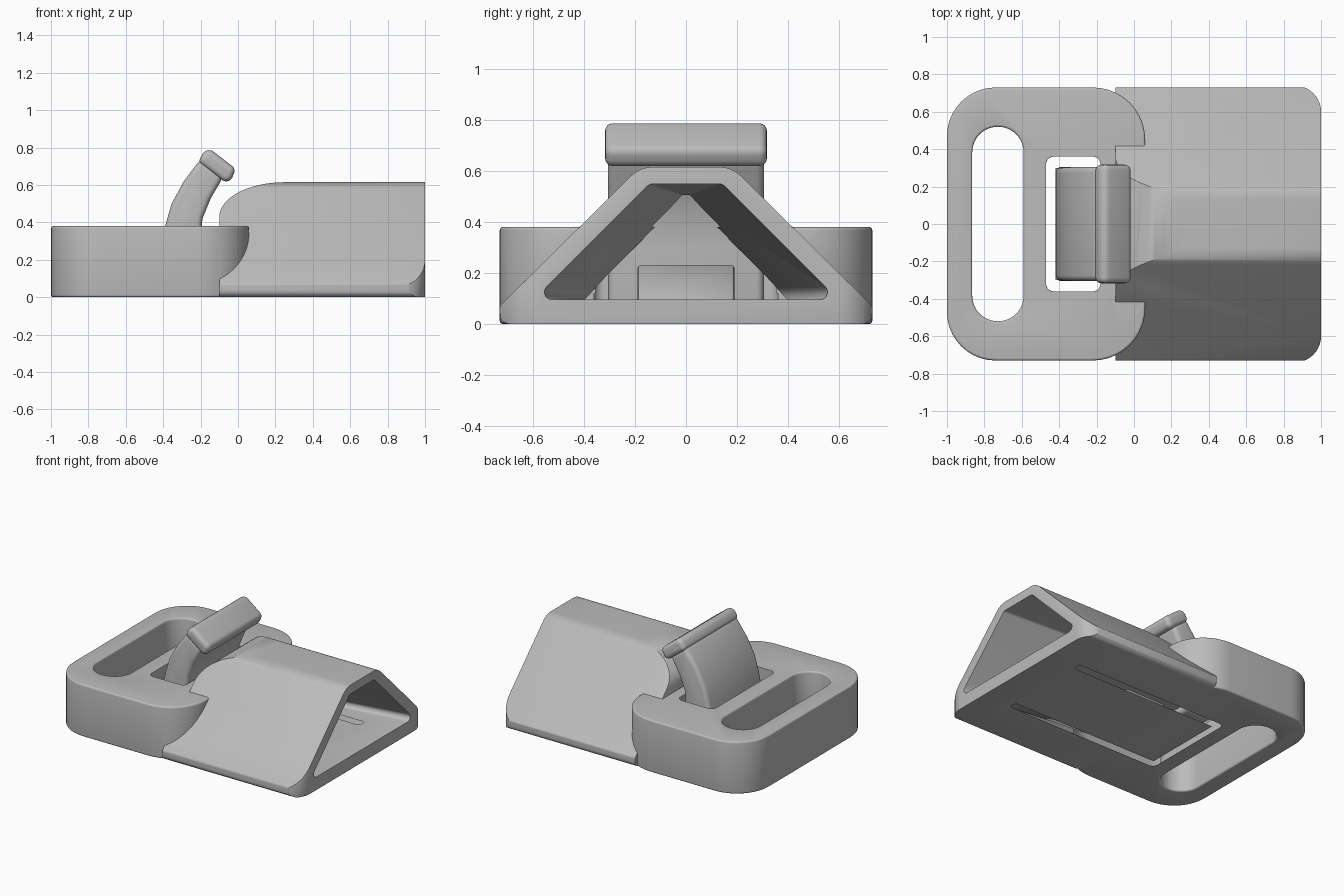
import bpy, bmesh, math
from mathutils import Vector

old = bpy.data.objects.get("Cube")
if old:
    bpy.data.objects.remove(old, do_unlink=True)

grey = bpy.data.materials.new("plain_grey")
grey.use_nodes = True
colour = (0.5, 0.5, 0.5, 1)
grey.diffuse_color = colour
grey.node_tree.nodes["Principled BSDF"].inputs["Base Color"].default_value = colour


def rounded(corners, steps=10):
    """Round each (u, v, radius) corner of a closed outline."""
    out = []
    for i, (u, v, r) in enumerate(corners):
        p = Vector((u, v))
        if r == 0:
            out.append(p)
            continue
        a = (Vector(corners[i - 1][:2]) - p).normalized()
        b = (Vector(corners[(i + 1) % len(corners)][:2]) - p).normalized()
        half = a.angle(b) / 2
        centre = p + (a + b).normalized() * r / math.sin(half)
        start = p + a * r / math.tan(half) - centre
        end = p + b * r / math.tan(half) - centre
        sweep = start.angle_signed(end)
        for k in range(steps + 1):
            t = -sweep * k / steps
            c, s = math.cos(t), math.sin(t)
            out.append(centre + Vector((start.x * c - start.y * s, start.x * s + start.y * c)))
    return out


def box_outline(u0, u1, v, r0, r1):
    return rounded([(u0, -v, r0), (u1, -v, r1), (u1, v, r1), (u0, v, r0)])


PLACE = {"x": lambda u, v, w: (w, u, v),
         "y": lambda u, v, w: (u, w, v),
         "z": lambda u, v, w: (u, v, w)}


def finish_mesh(name, bm):
    bmesh.ops.recalc_face_normals(bm, faces=bm.faces)
    mesh = bpy.data.meshes.new(name)
    bm.to_mesh(mesh)
    bm.free()
    mesh.materials.append(grey)
    ob = bpy.data.objects.new(name, mesh)
    bpy.context.collection.objects.link(ob)
    return ob


def prism(name, outline, axis, lo, hi):
    bm = bmesh.new()
    rings = [[bm.verts.new(PLACE[axis](p[0], p[1], w)) for p in outline] for w in (lo, hi)]
    n = len(outline)
    for ring in rings:
        bm.faces.new(ring)
    for i in range(n):
        j = (i + 1) % n
        bm.faces.new((rings[0][i], rings[0][j], rings[1][j], rings[1][i]))
    return finish_mesh(name, bm)


def apply(ob, mod):
    with bpy.context.temp_override(object=ob, active_object=ob, selected_objects=[ob]):
        bpy.ops.object.modifier_apply(modifier=mod.name)


def combine(ob, other, how):
    mod = ob.modifiers.new("combine", "BOOLEAN")
    mod.operation, mod.solver, mod.object = how, "EXACT", other
    apply(ob, mod)
    bpy.data.objects.remove(other, do_unlink=True)


def bevel(ob, width, angle=40, segments=4):
    mod = ob.modifiers.new("bevel", "BEVEL")
    mod.width, mod.segments = width, segments
    mod.limit_method, mod.angle_limit = "ANGLE", math.radians(angle)
    apply(ob, mod)


def smooth(ob):
    bpy.ops.object.select_all(action="DESELECT")
    bpy.context.view_layer.objects.active = ob
    ob.select_set(True)
    bpy.ops.object.shade_smooth_by_angle(angle=math.radians(32))


# Strap block with its long rounded slot
body = prism("buckle_body", box_outline(-1, 0.06, 0.73, 0.26, 0.28), "z", 0, 0.38)
combine(body, prism("strap_slot", box_outline(-0.865, -0.59, 0.52, 0.137, 0.137), "z", -0.1, 0.5), "DIFFERENCE")
bevel(body, 0.035)

# Sleeve: sloped cross-section, trimmed by its rounded nose and plan corners
section = rounded([(-0.73, 0, 0.04), (0.73, 0, 0.04), (0.73, 0.07, 0.02), (0.18, 0.615, 0.12),
                   (-0.18, 0.615, 0.12), (-0.73, 0.07, 0.02)])
sleeve = prism("sleeve", section, "x", -0.3, 1)
arc = [math.radians(a) for a in range(90, 181, 6)]
nose = [(0.25 + 0.35 * math.cos(a), 0.43 + 0.185 * math.sin(a)) for a in arc]
nose += [(-0.1, -0.1), (1.1, -0.1), (1.1, 0.615)]
combine(sleeve, prism("nose_trim", nose, "y", -1, 1), "INTERSECT")
combine(sleeve, prism("corner_trim", box_outline(-0.5, 1, 0.74, 0, 0.14), "z", -0.1, 1), "INTERSECT")
bevel(sleeve, 0.015, 50, 3)
combine(body, sleeve, "UNION")

# Cavity tapering from the wide mouth to a narrow triangle
mouth = rounded([(-0.6, 0.095, 0.03), (0.6, 0.095, 0.03), (0.145, 0.55, 0.04), (-0.145, 0.55, 0.04)], 5)
throat = [(-0.4, 0.095), (0.4, 0.095), (0, 0.5)]
bm = bmesh.new()
for x, outline in ((1.02, mouth), (-0.2, throat)):
    for p in outline:
        bm.verts.new((x, p[0], p[1]))
bmesh.ops.convex_hull(bm, input=bm.verts)
combine(body, finish_mesh("cavity", bm), "DIFFERENCE")

# Lever well and the U-shaped cut that frees the tongue
combine(body, prism("lever_well", box_outline(-0.47, -0.18, 0.36, 0.04, 0.04), "z", 0.095, 0.6), "DIFFERENCE")
u_cut = rounded([(-0.47, -0.36, 0.04), (0.77, -0.36, 0.025), (0.77, -0.3, 0.025), (-0.42, -0.3, 0),
                 (-0.42, 0.3, 0), (0.77, 0.3, 0.025), (0.77, 0.36, 0.025), (-0.47, 0.36, 0.04)], 5)
combine(body, prism("tongue_cut", u_cut, "z", -0.1, 0.12), "DIFFERENCE")
smooth(body)

# Curved lever stem
stem = prism("lever_stem", [(-0.42, 0.05), (-0.415, 0.25), (-0.39, 0.38), (-0.355, 0.5), (-0.29, 0.62),
                            (-0.2, 0.74), (-0.08, 0.64), (-0.145, 0.53), (-0.19, 0.42), (-0.2, 0.3),
                            (-0.2, 0.05)], "y", -0.305, 0.305)
bevel(stem, 0.03)
smooth(stem)

# Thumb grip across the lever tip
grip = prism("lever_grip", rounded([(-0.215, 0.725, 0.03), (-0.165, 0.805, 0.04), (-0.01, 0.685, 0.035),
                                    (-0.05, 0.6, 0.035)], 5), "y", -0.317, 0.317)
bevel(grip, 0.03)
smooth(grip)

# Catch wedge on the tongue
catch = prism("catch", [(-0.1, 0.08), (0.25, 0.08), (0.02, 0.23), (-0.1, 0.23)], "y", -0.19, 0.19)
bevel(catch, 0.012, 40, 2)
smooth(catch)
